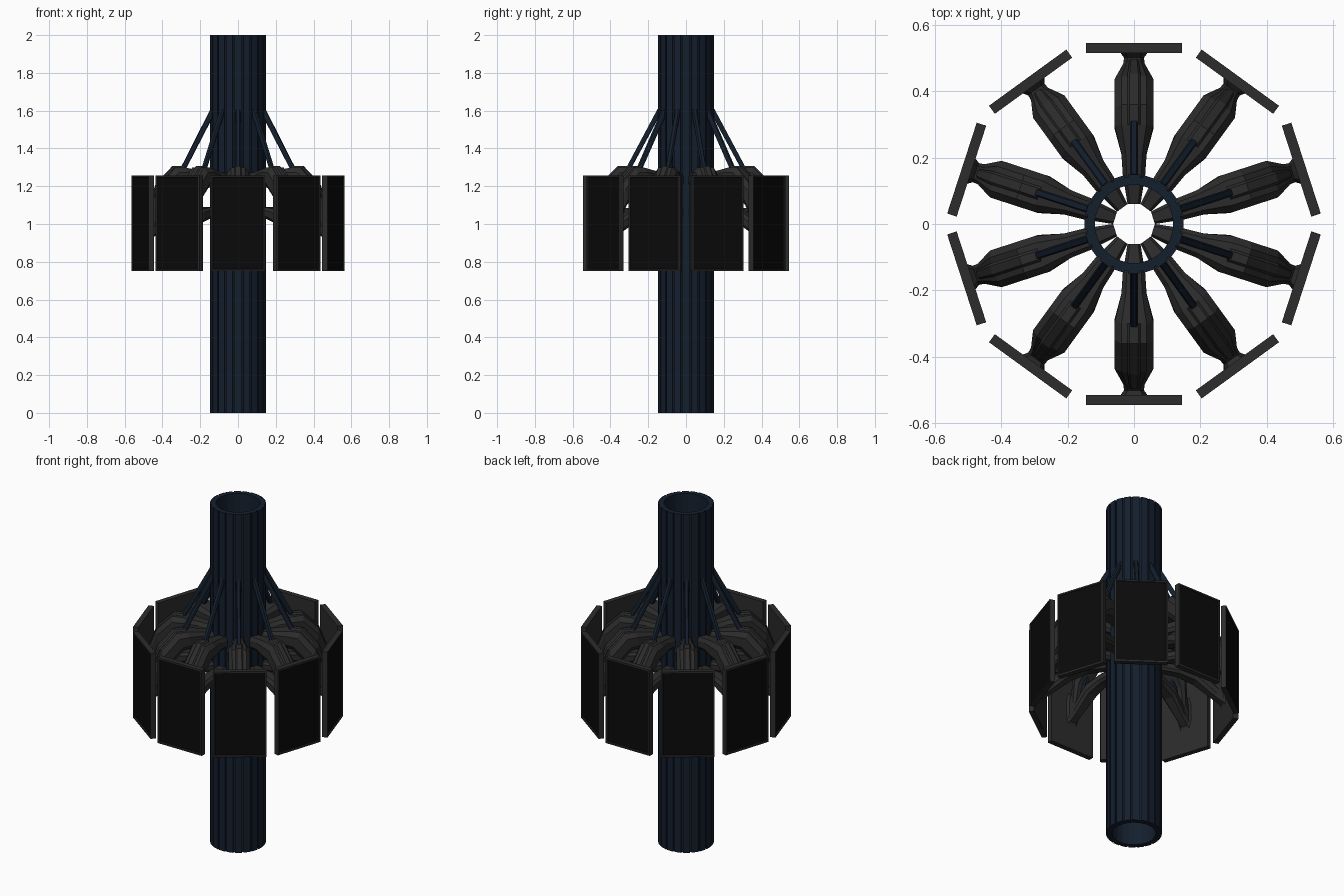
import bpy, bmesh
from math import sin, cos, pi, radians
from mathutils import Matrix, Vector

if "Cube" in bpy.data.objects:
    bpy.data.objects.remove(bpy.data.objects["Cube"])


def material(name, col):
    m = bpy.data.materials.new(name)
    m.diffuse_color = (*col, 1)
    m.use_nodes = True
    m.node_tree.nodes["Principled BSDF"].inputs["Base Color"].default_value = m.diffuse_color
    return m


DARK = material("dark_grey", (0.025, 0.025, 0.025))
BLACK = material("screen_black", (0.003, 0.003, 0.003))
NAVY = material("navy", (0.007, 0.014, 0.027))


def make(name, bm, mats, angle=0.0):
    bmesh.ops.recalc_face_normals(bm, faces=bm.faces)
    me = bpy.data.meshes.new(name)
    bm.to_mesh(me)
    bm.free()
    for m in mats:
        me.materials.append(m)
    ob = bpy.data.objects.new(name, me)
    ob.rotation_euler.z = angle
    bpy.context.collection.objects.link(ob)
    return ob


def box(bm, lo, hi):
    lo, hi = Vector(lo), Vector(hi)
    mat = Matrix.Translation((lo + hi) / 2) @ Matrix.Diagonal((*(hi - lo), 1))
    return bmesh.ops.create_cube(bm, size=1, matrix=mat)["verts"]


def loft(bm, sections, chamfer=0.35):
    """Chamfered beam; each section is (r_top, z_top, r_bottom, z_bottom, half_width)."""
    rings = []
    for rt, zt, rb, zb, w in sections:
        t, b = Vector((rt, 0, zt)), Vector((rb, 0, zb))
        c = chamfer
        pts = [(w, .25), (w, .75), (w * (1 - c), 1), (-w * (1 - c), 1),
               (-w, .75), (-w, .25), (-w * (1 - c), 0), (w * (1 - c), 0)]
        rings.append([bm.verts.new(b.lerp(t, f) + Vector((0, y, 0))) for y, f in pts])
    for a, b in zip(rings, rings[1:]):
        for i in range(8):
            j = (i + 1) % 8
            bm.faces.new((a[i], a[j], b[j], b[i]))
    bm.faces.new(rings[0])
    bm.faces.new(rings[-1])


# Hollow fluted column
bm = bmesh.new()
N = 20
outer, rows = [], []
for i in range(N):
    for off, r in ((-.40, .142), (-.40, .15), (.40, .15), (.40, .142)):
        outer.append((2 * pi * (i + off) / N, r))
for z in (0, 2):
    for inner in (False, True):
        rows.append([bm.verts.new(((.118 if inner else r) * cos(a),
                                   (.118 if inner else r) * sin(a), z)) for a, r in outer])
lo_out, lo_in, hi_out, hi_in = rows
for a, b in ((lo_out, hi_out), (hi_out, hi_in), (hi_in, lo_in), (lo_in, lo_out)):
    for i in range(len(a)):
        j = (i + 1) % len(a)
        bm.faces.new((a[i], a[j], b[j], b[i]))
bmesh.ops.remove_doubles(bm, verts=bm.verts, dist=1e-5)
make("column", bm, [NAVY])

ARM = [(.06, 1.25, .06, 1.19, .0195), (.15, 1.27, .15, 1.20, .034),
       (.21, 1.28, .21, 1.205, .038), (.30, 1.298, .28, 1.20, .058),
       (.36, 1.298, .32, 1.19, .058), (.445, 1.21, .415, 1.10, .058),
       (.49, 1.10, .465, .98, .032), (.502, 1.07, .50, .93, .03),
       (.518, 1.09, .518, .89, .042)]
RIB = [(.30, 1.308, .30, 1.27, .02), (.36, 1.308, .35, 1.27, .02),
       (.453, 1.215, .44, 1.19, .02), (.497, 1.105, .48, 1.09, .014)]
BRACE = [(.06, 1.09, .06, 1.03, .0195), (.15, 1.09, .15, 1.035, .03),
         (.26, 1.09, .26, 1.035, .035), (.36, 1.08, .35, 1.01, .04),
         (.48, 1.00, .46, .94, .03), (.512, .98, .512, .91, .03)]

for k in range(10):
    ang = radians(-90 + 36 * k)

    # Bracket arm with raised rib and lower brace
    bm = bmesh.new()
    loft(bm, ARM)
    loft(bm, RIB)
    loft(bm, BRACE)
    make(f"arm_{k}", bm, [DARK], ang)

    # Diagonal stay from the column through the arm
    bm = bmesh.new()
    loft(bm, [(.15, 1.61, .13, 1.59, .012), (.443, 1.06, .423, 1.05, .012)])
    make(f"stay_{k}", bm, [NAVY], ang)

    # Display panel with recessed screen
    bm = bmesh.new()
    box(bm, (.515, -.144, .75), (.545, .144, 1.256))
    bm.faces.ensure_lookup_table()
    front = max(bm.faces, key=lambda f: f.calc_center_median().x)
    bmesh.ops.inset_region(bm, faces=[front], thickness=.012)
    bmesh.ops.inset_region(bm, faces=[front], thickness=.003, depth=-.005)
    front.material_index = 1
    make(f"display_{k}", bm, [DARK, BLACK], ang)
